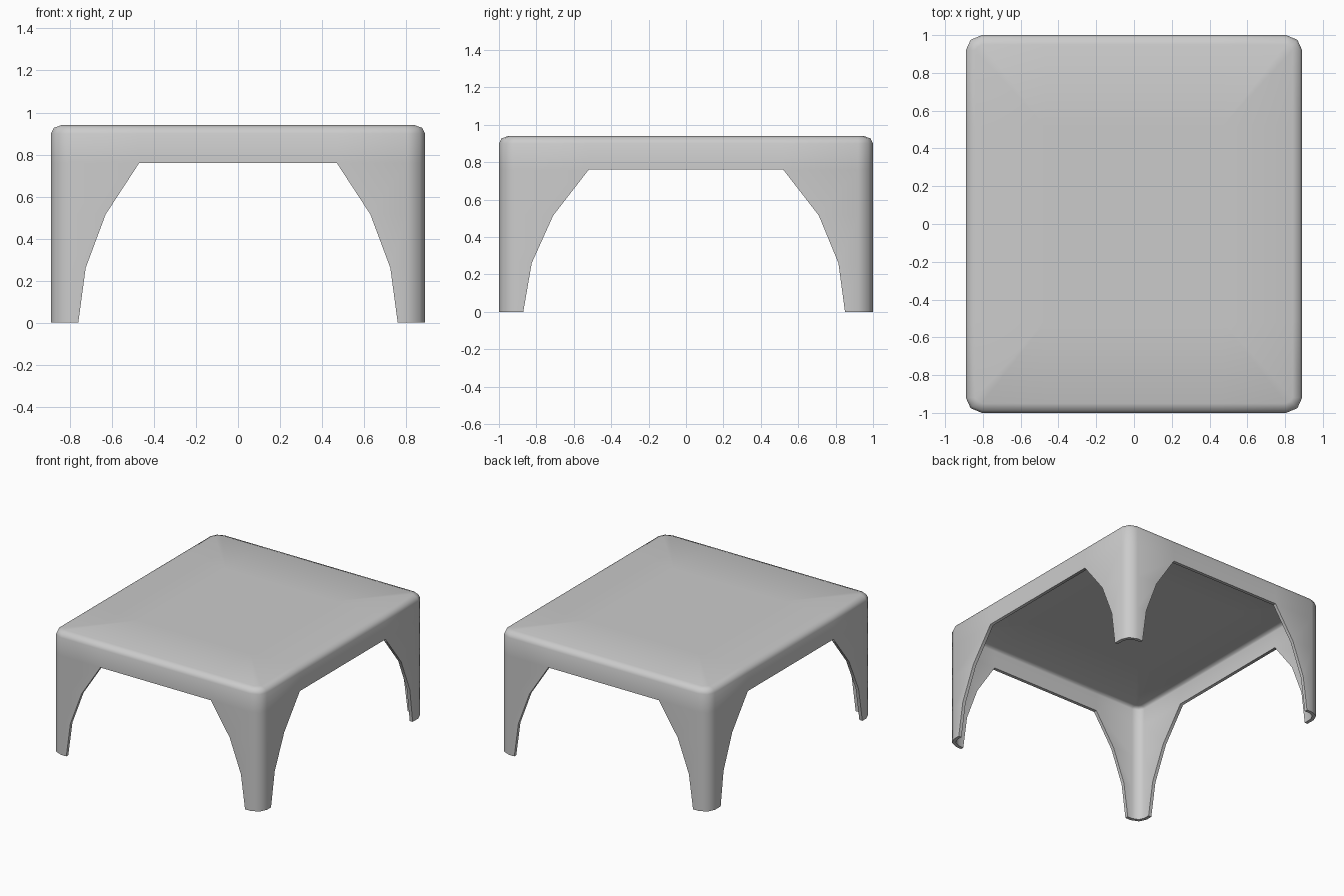
import bpy, bmesh, math

cube = bpy.data.objects.get("Cube")
if cube:
    bpy.data.objects.remove(cube, do_unlink=True)

W, D, H = 0.89, 1.0, 0.94       # half width, half depth, height
THICK = 0.025

# Levels: height, arch edge in x, arch edge in y (back, front), inset of the ring
LEVELS = [
    (0.0, 0.76, 0.85, 0.87, 0),
    (0.26, 0.725, 0.815, 0.825, 0),
    (0.515, 0.63, 0.71, 0.71, 0),
    (0.76, 0.47, 0.52, 0.52, 0),
    (0.90, 0.47, 0.52, 0.52, 0),
    (0.927, 0.47, 0.52, 0.52, 0.013),
    (H, 0.47, 0.52, 0.52, 0.05),
]
CORNERS = [(1, 1), (-1, 1), (-1, -1), (1, -1)]
ARCH_TOP = 3                    # from this level up the wall is closed


def corner_points(sx, sy, level):
    """Five points round one corner, counter-clockwise."""
    z, ax, y_back, y_front, inset = level
    ay = y_back if sy > 0 else y_front
    w, d = W - inset, D - inset
    pts = [(w, ay), (w, D - 0.08),
           (W - 0.025 - 0.7 * inset, D - 0.025 - 0.7 * inset),
           (W - 0.085, d), (ax, d)]
    if sx * sy < 0:
        pts.reverse()
    return [(sx * x, sy * y, z) for x, y in pts]


bm = bmesh.new()
rings = [[bm.verts.new(p) for sx, sy in CORNERS for p in corner_points(sx, sy, lv)]
         for lv in LEVELS]

# Legs and apron: skip the span between corners below the arch top
n = len(rings[0])
for i in range(len(rings) - 1):
    a, b = rings[i], rings[i + 1]
    for j in range(n):
        if j % 5 == 4 and i < ARCH_TOP:
            continue
        k = (j + 1) % n
        bm.faces.new((a[j], a[k], b[k], b[j]))

# Top panel: four corner patches, four edge strips and a centre
top = rings[-1]
inner = [bm.verts.new((sx * 0.47, sy * 0.52, H)) for sx, sy in CORNERS]
for c in range(4):
    nxt = (c + 1) % 4
    bm.faces.new(top[c * 5:c * 5 + 5] + [inner[c]])
    bm.faces.new((top[c * 5 + 4], top[nxt * 5], inner[nxt], inner[c]))
bm.faces.new(inner)
bmesh.ops.recalc_face_normals(bm, faces=bm.faces)
centre = max(bm.faces, key=lambda f: f.calc_center_median().z)
if centre.normal.z < 0:
    bmesh.ops.reverse_faces(bm, faces=bm.faces)

mesh = bpy.data.meshes.new("table_shell")
bm.to_mesh(mesh)
bm.free()
table = bpy.data.objects.new("table_shell", mesh)
bpy.context.collection.objects.link(table)

# Single grey plastic
mat = bpy.data.materials.new("grey_plastic")
mat.use_nodes = True
grey = (0.6, 0.6, 0.6, 1)
mat.diffuse_color = grey
mat.node_tree.nodes["Principled BSDF"].inputs["Base Color"].default_value = grey
mesh.materials.append(mat)

# Wall thickness grows inwards
bpy.context.view_layer.objects.active = table
table.select_set(True)
solid = table.modifiers.new("wall", "SOLIDIFY")
solid.thickness = THICK
solid.offset = -1
solid.use_even_offset = True
bpy.ops.object.modifier_apply(modifier=solid.name)
bpy.ops.object.shade_smooth_by_angle(angle=math.radians(55))
